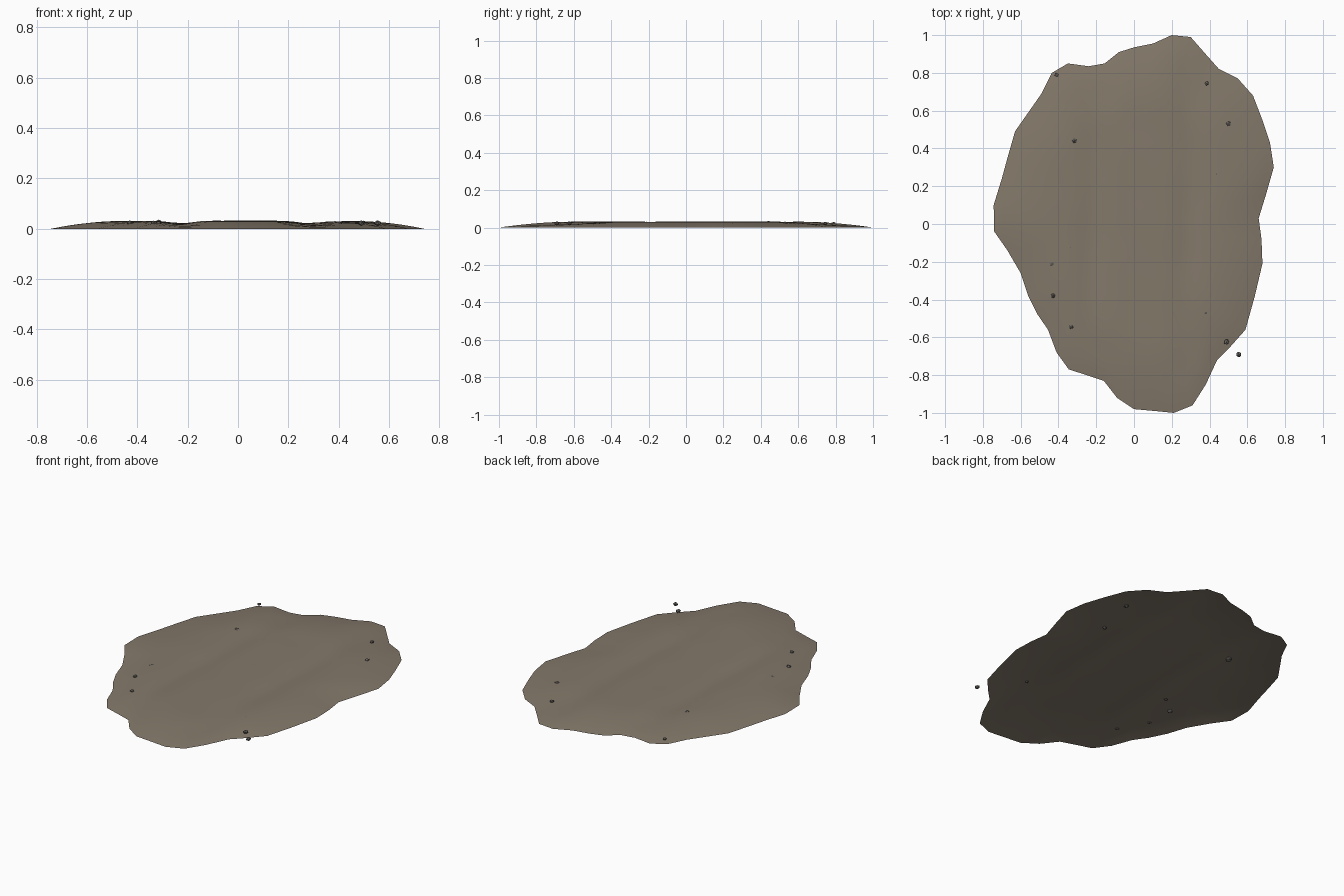
import bpy, bmesh, math, random
from mathutils import Vector, noise

if "Cube" in bpy.data.objects:
    bpy.data.objects.remove(bpy.data.objects["Cube"])

random.seed(4)

def material(name, rgb):
    m = bpy.data.materials.new(name)
    m.diffuse_color = (*rgb, 1)
    m.use_nodes = True
    m.node_tree.nodes["Principled BSDF"].inputs["Base Color"].default_value = m.diffuse_color
    return m

def finish(bm, name, mat):
    me = bpy.data.meshes.new(name)
    bm.to_mesh(me)
    bm.free()
    me.materials.append(mat)
    ob = bpy.data.objects.new(name, me)
    bpy.context.collection.objects.link(ob)
    return ob

dirt = material("dirt", (0.23, 0.19, 0.145))
stone = material("stone", (0.14, 0.13, 0.12))

# Ragged outline of the patch
OUTLINE = [
    (.20, 1), (.30, .99), (.37, .91), (.45, .82), (.55, .77), (.63, .68), (.68, .55), (.72, .43),
    (.74, .30), (.70, .16), (.66, .03), (.675, -.08), (.68, -.21), (.64, -.38), (.59, -.56),
    (.51, -.65), (.44, -.72), (.38, -.85), (.31, -.96), (.21, -1), (.11, -.99), (0, -.98),
    (-.09, -.92), (-.16, -.83), (-.25, -.80), (-.345, -.77), (-.41, -.68), (-.455, -.56),
    (-.51, -.48), (-.56, -.38), (-.60, -.26), (-.67, -.14), (-.74, -.04), (-.743, .10),
    (-.70, .24), (-.67, .35), (-.63, .49), (-.56, .59), (-.49, .69), (-.435, .80),
    (-.35, .85), (-.24, .835), (-.155, .85), (-.08, .91), (0, .935), (.10, .955)]
RINGS = 18

def height(x, y, t):
    """Low mound fading to the rim, with two wheel ruts along y."""
    s = min(1, (1 - t) / 0.4)
    mound = 0.031 * s * (2 - s)
    wobble = 0.012 * math.sin(4 * y)
    rut = sum(math.exp(-((x - c - wobble) / 0.065) ** 2) for c in (-0.22, 0.285))
    bump = 0.002 * s * noise.noise(Vector((x * 4, y * 4, 0)))
    return max(0, mound - 0.011 * rut * min(1, 2 * s) * min(1, mound / 0.02) + bump)

# Dirt patch: concentric rings shrinking to the centre
bm = bmesh.new()
n = len(OUTLINE)
rings = []
for k in range(RINGS):
    t = 1 - k / RINGS
    rings.append([bm.verts.new((x * t, y * t, height(x * t, y * t, t))) for x, y in OUTLINE])
centre = bm.verts.new((0, 0, height(0, 0, 0)))
for a, b in zip(rings, rings[1:]):
    for i in range(n):
        j = (i + 1) % n
        bm.faces.new((a[i], b[i], b[j], a[j]))
for i in range(n):
    bm.faces.new((rings[-1][i], centre, rings[-1][(i + 1) % n]))
for f in bm.faces:
    f.smooth = True
bm.normal_update()
if centre.normal.z < 0:
    bmesh.ops.reverse_faces(bm, faces=bm.faces[:])
finish(bm, "dirt_patch", dirt)

# Scattered pebbles: x, y, radius
PEBBLES = [
    (-.41, .79, .012), (-.315, .44, .018), (.385, .745, .012), (.50, .53, .015),
    (.435, .265, .013), (-.335, -.125, .011), (-.435, -.21, .015), (-.43, -.38, .014),
    (-.335, -.545, .014), (.38, -.47, .011), (.49, -.625, .015), (.555, -.69, .015)]
for i, (x, y, r) in enumerate(PEBBLES):
    bm = bmesh.new()
    bmesh.ops.create_icosphere(bm, subdivisions=1, radius=r)
    for v in bm.verts:
        v.co *= random.uniform(0.85, 1.1)
        v.co.z *= 0.75
    ob = finish(bm, f"pebble_{i + 1}", stone)
    ob.location = (x, y, 0.022)
    ob.rotation_euler.z = random.uniform(0, 6.28)
